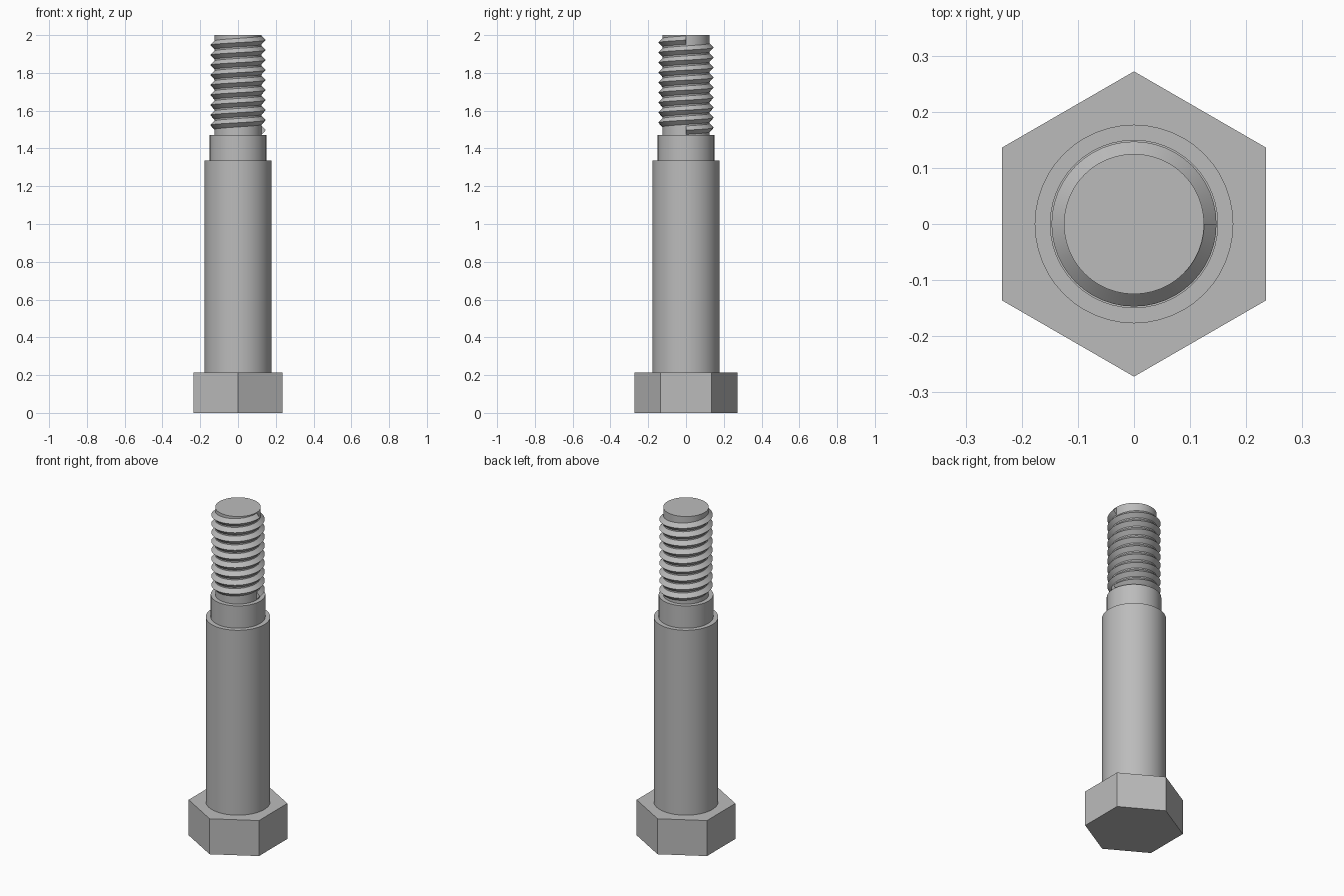
import bpy, bmesh, math

# Remove the default cube
cube = bpy.data.objects.get("Cube")
if cube:
    bpy.data.objects.remove(cube, do_unlink=True)

steel = bpy.data.materials.new("grey steel")
steel.use_nodes = True
GREY = (0.5, 0.5, 0.5, 1)
steel.diffuse_color = GREY
steel.node_tree.nodes["Principled BSDF"].inputs["Base Color"].default_value = GREY

HEAD_TOP, SHANK_TOP, NECK_TOP, TOP = 0.215, 1.335, 1.47, 2.0
CORE_R, CREST_R = 0.125, 0.147
TURNS, STEPS = 9, 48
PITCH = (TOP - NECK_TOP) / (TURNS + 1)


def finish(ob, smooth=True):
    """Give the part its material and shading."""
    ob.data.materials.append(steel)
    bpy.ops.object.select_all(action="DESELECT")
    ob.select_set(True)
    bpy.context.view_layer.objects.active = ob
    if smooth:
        bpy.ops.object.shade_smooth_by_angle(angle=math.radians(30))


def prism(name, radius, z0, z1, sides=STEPS, turn=0.0):
    """Upright cylinder or prism between two heights."""
    bpy.ops.mesh.primitive_cylinder_add(
        vertices=sides, radius=radius, depth=z1 - z0,
        location=(0, 0, (z0 + z1) / 2), rotation=(0, 0, turn))
    ob = bpy.context.object
    ob.name = name
    finish(ob, smooth=sides > 6)


# Head, shank, neck and threaded core
prism("hex_head", 0.272, 0, HEAD_TOP, sides=6)
prism("shank", 0.177, HEAD_TOP, SHANK_TOP)
prism("neck", 0.15, SHANK_TOP, NECK_TOP)
prism("thread_core", CORE_R, NECK_TOP, TOP)

# Right-hand thread: a triangular section swept along a helix
bm = bmesh.new()
section = [(CORE_R - 0.004, 0), (CREST_R, PITCH / 2), (CORE_R - 0.004, PITCH)]
rings = []
for i in range(TURNS * STEPS + 1):
    a = math.tau * i / STEPS
    rise = NECK_TOP + PITCH * i / STEPS
    rings.append([bm.verts.new((r * math.cos(a), r * math.sin(a), rise + z))
                  for r, z in section])
for lower, upper in zip(rings, rings[1:]):
    for k in range(3):
        n = (k + 1) % 3
        bm.faces.new((lower[k], upper[k], upper[n], lower[n]))
bm.faces.new(rings[0])
bm.faces.new(rings[-1][::-1])
bmesh.ops.recalc_face_normals(bm, faces=bm.faces)
mesh = bpy.data.meshes.new("screw_thread")
bm.to_mesh(mesh)
bm.free()
thread = bpy.data.objects.new("screw_thread", mesh)
bpy.context.collection.objects.link(thread)
finish(thread)
